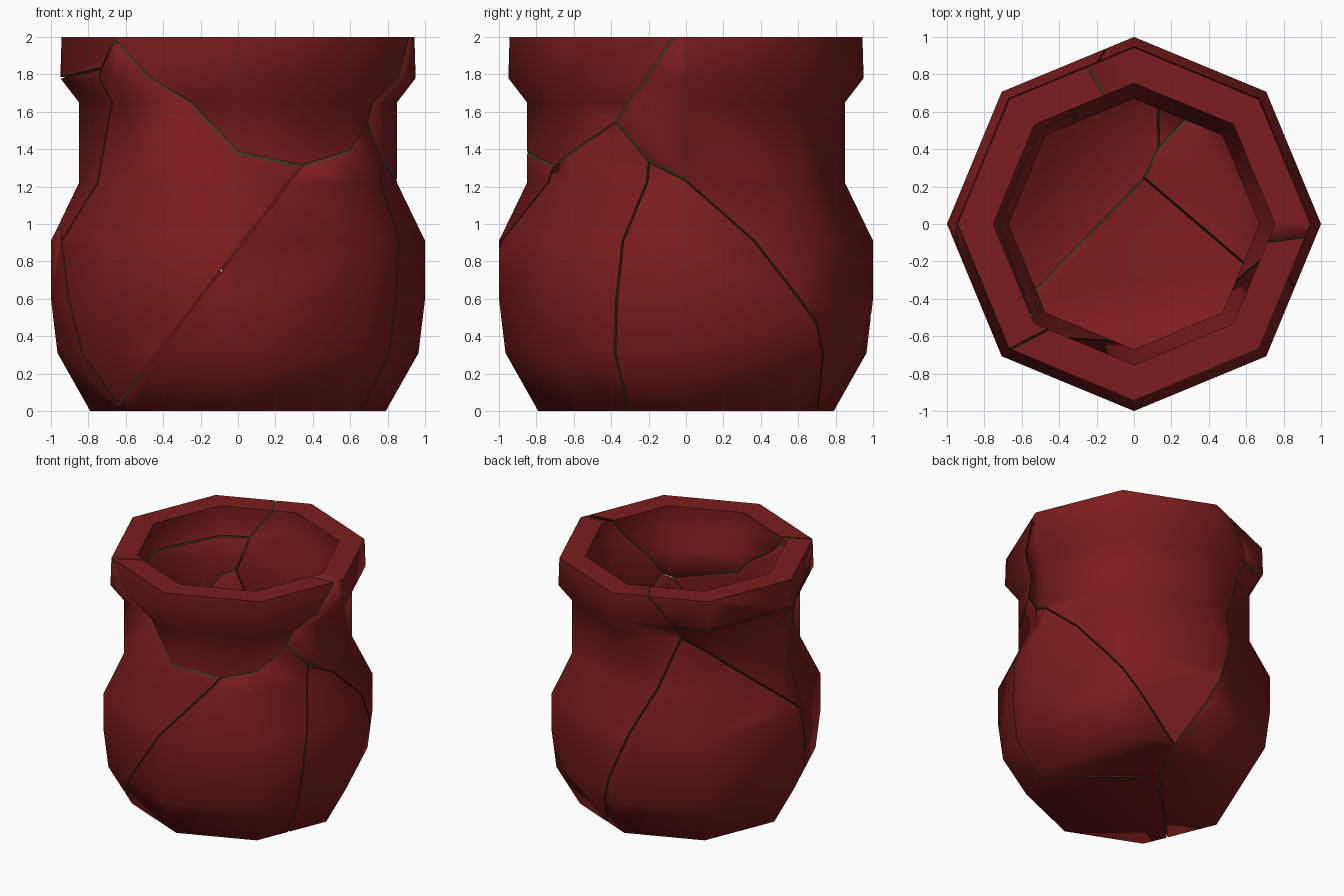
import bpy, bmesh, math
from mathutils import Vector

if "Cube" in bpy.data.objects:
    bpy.data.objects.remove(bpy.data.objects["Cube"])

SIDES = 8
HALF_GAP = 0.005

# Wall section (radius, height): outside from base to rim, then inside down to the floor
PROFILE = [(0.79, 0), (0.965, 0.31), (1.0, 0.6), (1.0, 0.91), (0.85, 1.22), (0.85, 1.65),
           (0.95, 1.78), (0.943, 2.0),
           (0.753, 2.0), (0.755, 1.85), (0.67, 1.68), (0.67, 1.2), (0.81, 0.86),
           (0.81, 0.62), (0.78, 0.38), (0.68, 0.2)]

# Each shard owns the region where its linear score a*x + b*y + c*z + d is highest
SHARDS = {
    "shard_front_rim":   (-0.058, -0.856, 1.298, -2.285),
    "shard_front_belly": (-0.594, 0.0, 0.458, -0.398),
    "shard_front_base":  (0.0, 0.0, 0.0, 0.0),
    "shard_right_base":  (0.175, 0.205, -0.03, -0.054),
    "shard_back":        (-0.242, 0.598, 0.411, -0.245),
    "shard_left_base":   (-0.61, 0.59, 0.27, -0.165),
    "shard_left_neck":   (-0.668, 0.315, 0.608, -0.561),
    "shard_left_rim":    (-0.682, 0.331, 0.838, -0.984),
}


def material(name, color):
    mat = bpy.data.materials.new(name)
    mat.diffuse_color = (*color, 1)
    mat.use_nodes = True
    mat.node_tree.nodes["Principled BSDF"].inputs["Base Color"].default_value = mat.diffuse_color
    return mat


glaze = material("red_glaze", (0.2, 0.012, 0.013))
clay = material("dark_clay", (0.05, 0.045, 0.015))


def add_object(name, bm):
    bmesh.ops.recalc_face_normals(bm, faces=bm.faces[:])
    mesh = bpy.data.meshes.new(name)
    bm.to_mesh(mesh)
    bm.free()
    mesh.materials.append(glaze)
    mesh.materials.append(clay)
    obj = bpy.data.objects.new(name, mesh)
    bpy.context.collection.objects.link(obj)
    return obj


def lathe_pot():
    bm = bmesh.new()
    rings = []
    for r, z in PROFILE:
        angles = [math.tau * i / SIDES for i in range(SIDES)]
        rings.append([bm.verts.new((r * math.cos(a), r * math.sin(a), z)) for a in angles])
    for low, high in zip(rings, rings[1:]):
        for i in range(SIDES):
            j = (i + 1) % SIDES
            bm.faces.new((low[i], low[j], high[j], high[i]))
    bm.faces.new(rings[0])
    bm.faces.new(rings[-1])
    return add_object("whole_pot", bm)


def shard_cell(name):
    # Big cube trimmed by the break plane against every other shard
    bm = bmesh.new()
    bmesh.ops.create_cube(bm, size=6)
    mine = SHARDS[name]
    for other, theirs in SHARDS.items():
        if other == name:
            continue
        *n, d = [p - q for p, q in zip(mine, theirs)]
        n = Vector(n)
        point = n * (-d / n.length_squared) + n.normalized() * HALF_GAP
        bmesh.ops.bisect_plane(bm, geom=bm.verts[:] + bm.edges[:] + bm.faces[:], dist=1e-6,
                               plane_co=point, plane_no=-n.normalized(), clear_outer=True)
        bmesh.ops.holes_fill(bm, edges=bm.edges[:], sides=0)
    for f in bm.faces:
        f.material_index = 1
    return add_object(name + "_cell", bm)


# Break the pot into shards
pot = lathe_pot()
for name in SHARDS:
    cell = shard_cell(name)
    cell.hide_render = True
    cut = pot.modifiers.new("break", 'BOOLEAN')
    cut.operation = 'INTERSECT'
    cut.solver = 'EXACT'
    cut.object = cell
    bpy.context.view_layer.update()
    evaluated = pot.evaluated_get(bpy.context.evaluated_depsgraph_get())
    mesh = bpy.data.meshes.new_from_object(evaluated)
    pot.modifiers.remove(cut)
    bpy.data.objects.remove(cell)

    shard = bpy.data.objects.new(name, mesh)
    bpy.context.collection.objects.link(shard)
    bpy.ops.object.select_all(action='DESELECT')
    shard.select_set(True)
    bpy.context.view_layer.objects.active = shard
    bpy.ops.object.shade_smooth_by_angle(angle=math.radians(65))

bpy.data.objects.remove(pot)
